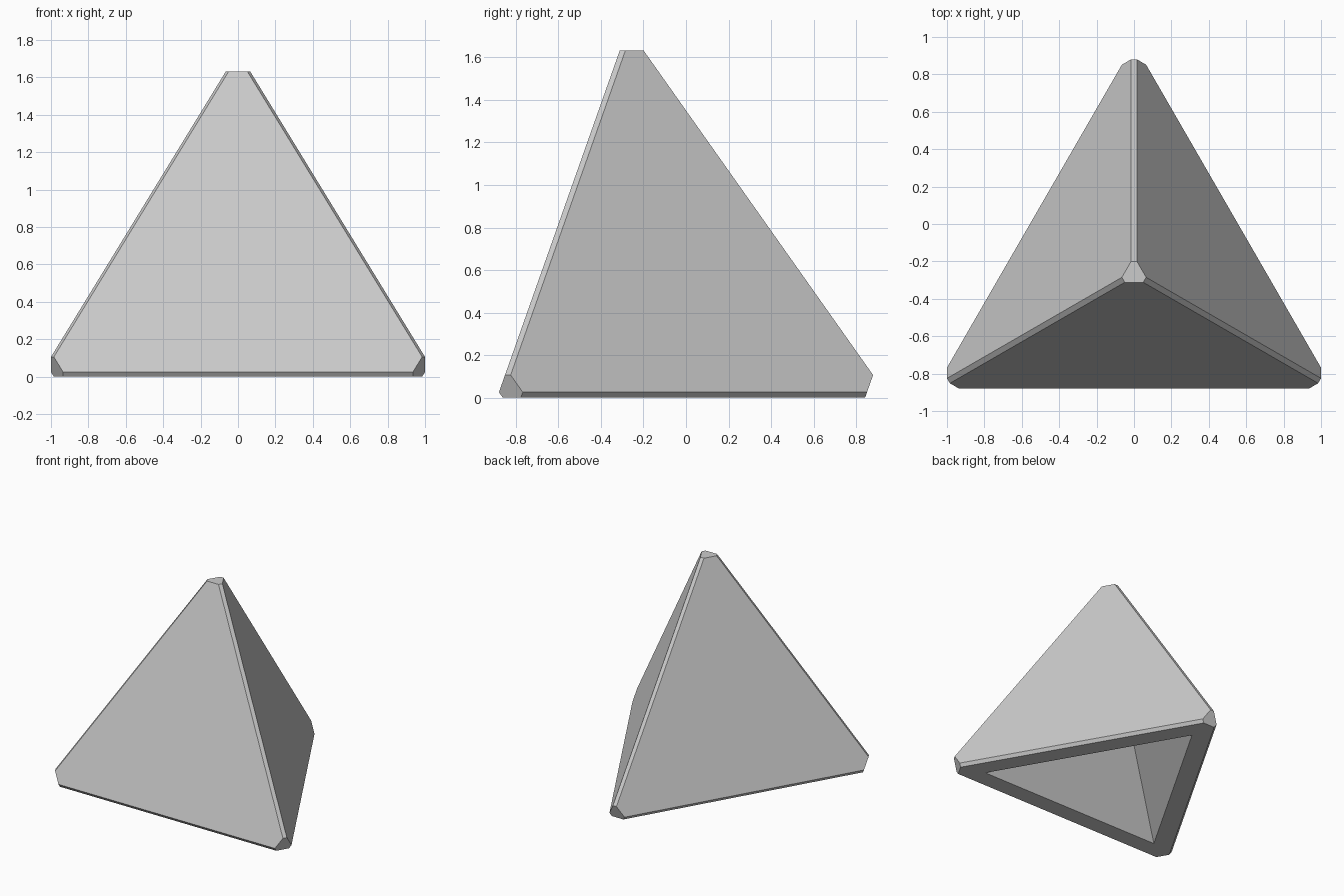
import bpy
import bmesh
from itertools import permutations
from math import sqrt, radians
from mathutils import Vector

cube = bpy.data.objects.get("Cube")
if cube:
    bpy.data.objects.remove(cube, do_unlink=True)

CENTRE_Y = -0.2655   # base centroid, so the depth is centred on y = 0
SIDE = 2.16          # edge of the sharp outer tetrahedron
HOLLOW_SIDE = 1.59   # edge of the opening underneath
EDGE_CUT, CORNER_CUT = 0.0142, 0.06


def tetra_corners(side, drop=0.0):
    """Apex, back, left and right corners; drop sinks the base below z = 0."""
    height = side * sqrt(2 / 3)
    side *= (height + drop) / height
    inner = side / sqrt(12)
    return [Vector((0, CENTRE_Y, height)),
            Vector((0, CENTRE_Y + 2 * inner, -drop)),
            Vector((side / 2, CENTRE_Y - inner, -drop)),
            Vector((-side / 2, CENTRE_Y - inner, -drop))]


def hull_object(name, points):
    bm = bmesh.new()
    for p in points:
        bm.verts.new(p)
    bmesh.ops.convex_hull(bm, input=bm.verts[:])
    bmesh.ops.dissolve_limit(bm, angle_limit=radians(1),
                             verts=bm.verts[:], edges=bm.edges[:])
    bmesh.ops.recalc_face_normals(bm, faces=bm.faces[:])
    mesh = bpy.data.meshes.new(name)
    bm.to_mesh(mesh)
    bm.free()
    obj = bpy.data.objects.new(name, mesh)
    bpy.context.collection.objects.link(obj)
    return obj


grey = bpy.data.materials.new("light_grey")
grey.use_nodes = True
colour = (0.6, 0.6, 0.6, 1)
grey.diffuse_color = colour
grey.node_tree.nodes["Principled BSDF"].inputs["Base Color"].default_value = colour

# Pyramid shell: every ordering of the weights gives one chamfer vertex
weights = (1 - EDGE_CUT - CORNER_CUT, CORNER_CUT, EDGE_CUT, 0)
corners = tetra_corners(SIDE)
shell = hull_object("pyramid_shell",
                    [sum((c * w for c, w in zip(corners, order)), Vector())
                     for order in permutations(weights)])
shell.data.materials.append(grey)

# Hollow underside, with walls parallel to the outside
cutter = hull_object("hollow_cutter", tetra_corners(HOLLOW_SIDE, drop=0.1))
cutter.data.materials.append(grey)
cutter.hide_render = True
cut = shell.modifiers.new("hollow", 'BOOLEAN')
cut.operation = 'DIFFERENCE'
cut.solver = 'EXACT'
cut.object = cutter
bpy.context.view_layer.objects.active = shell
bpy.ops.object.modifier_apply(modifier=cut.name)
bpy.data.objects.remove(cutter, do_unlink=True)
